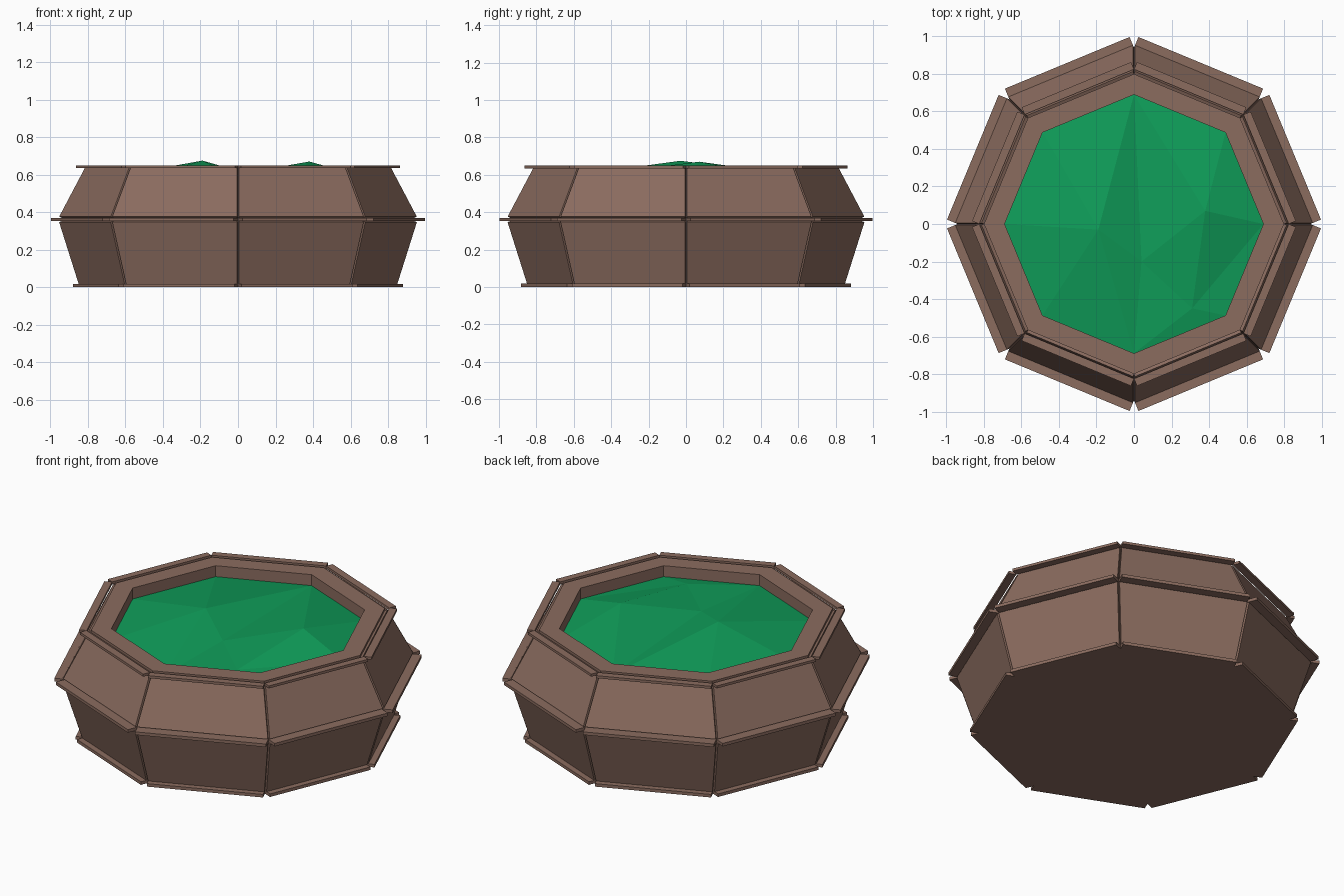
import bpy
import math
from mathutils import Vector

if "Cube" in bpy.data.objects:
    bpy.data.objects.remove(bpy.data.objects["Cube"])


def material(name, rgb):
    def lin(c):
        c /= 255
        return c / 12.92 if c <= 0.04045 else ((c + 0.055) / 1.055) ** 2.4
    m = bpy.data.materials.new(name)
    m.diffuse_color = (*[lin(c) for c in rgb], 1)
    m.use_nodes = True
    m.node_tree.nodes["Principled BSDF"].inputs["Base Color"].default_value = m.diffuse_color
    return m


BROWN = material("brown_clay", (139, 108, 95))
GREEN = material("leaf_green", (15, 157, 89))


def make(name, verts, faces, mat):
    me = bpy.data.meshes.new(name)
    me.from_pydata(verts, [], faces)
    me.materials.append(mat)
    ob = bpy.data.objects.new(name, me)
    bpy.context.collection.objects.link(ob)
    return ob


def corner(r, z, i):
    a = math.radians(45) * i
    return Vector((r * math.cos(a), r * math.sin(a), z))


def plates(name, r0, z0, r1, z1, depth):
    """Eight separate plates, each pushed straight out of one octagon side."""
    verts, faces = [], []
    for i in range(8):
        quad = [corner(r0, z0, i), corner(r0, z0, i + 1),
                corner(r1, z1, i + 1), corner(r1, z1, i)]
        n = (quad[1] - quad[0]).cross(quad[3] - quad[0]).normalized()
        b = len(verts)
        verts += quad + [p + n * depth for p in quad]
        faces += [(b + 3, b + 2, b + 1, b), (b + 4, b + 5, b + 6, b + 7)]
        for k in range(4):
            j = (k + 1) % 4
            faces.append((b + k, b + j, b + 4 + j, b + 4 + k))
    return make(name, verts, faces, BROWN)


# Pot body: octagonal profile with rim and inner wall
profile = [(0.835, 0.0), (0.835, 0.02), (0.94, 0.352), (0.94, 0.37),
           (0.80, 0.635), (0.80, 0.65), (0.69, 0.65), (0.69, 0.56)]
verts = [corner(r, z, i) for r, z in profile for i in range(8)]
faces = [tuple(range(7, -1, -1))]
for k in range(len(profile) - 1):
    for i in range(8):
        j = (i + 1) % 8
        faces.append((k * 8 + i, k * 8 + j, k * 8 + 8 + j, k * 8 + 8 + i))
make("pot_body", verts, faces, BROWN)

# Raised wall panels
plates("lower_panels", 0.835, 0.02, 0.94, 0.352, 0.016)
plates("upper_panels", 0.94, 0.37, 0.80, 0.635, 0.016)

# Projecting lips; the top one stands slightly off the wall
plates("bottom_lip", 0.835, 0.0, 0.835, 0.018, 0.05)
plates("middle_lip", 0.94, 0.352, 0.94, 0.37, 0.062)
plates("top_lip", 0.825, 0.635, 0.825, 0.65, 0.042)

# Faceted green filling: A, B peaks, C, D low points
A, B, C, D = 8, 9, 10, 11
verts = [corner(0.69, 0.585, i) for i in range(8)]
verts += [(-0.19, -0.03, 0.675), (0.38, 0.07, 0.67),
          (0.04, -0.20, 0.61), (0.31, -0.45, 0.605)]
faces = [(A, 2, 3), (A, 3, 4), (A, 4, 5), (A, 5, 6), (A, 6, C), (A, C, 2),
         (C, B, 2), (B, 1, 2), (B, 0, 1), (C, D, B), (D, 0, B),
         (D, 7, 0), (D, 6, 7), (C, 6, D)]
make("green_filling", verts, faces, GREEN)
